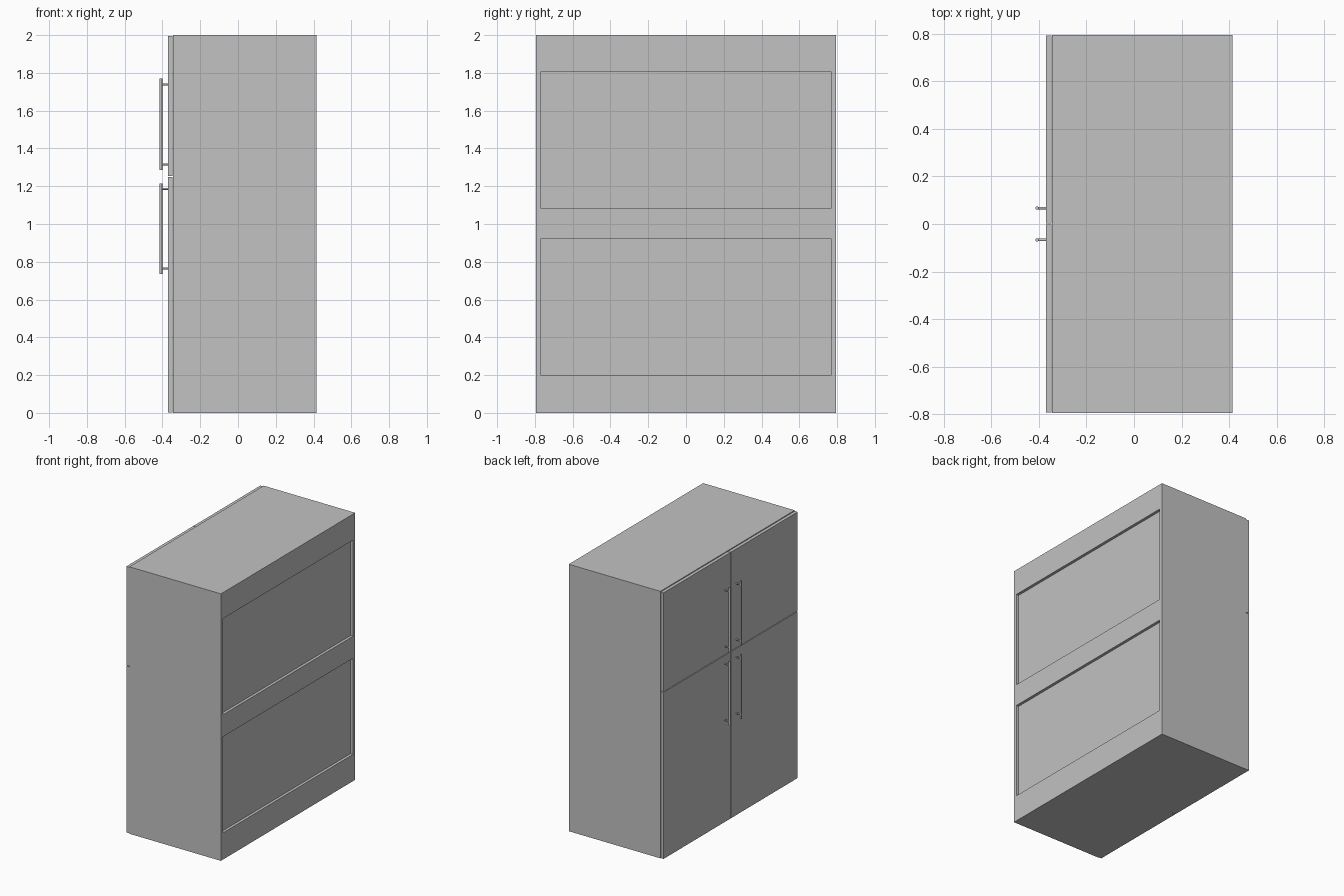
import bpy, bmesh, math
from mathutils import Vector

cube = bpy.data.objects.get("Cube")
if cube:
    bpy.data.objects.remove(cube, do_unlink=True)

grey = bpy.data.materials.new("plain grey")
grey.use_nodes = True
COLOUR = (0.54, 0.54, 0.54, 1)
grey.diffuse_color = COLOUR
grey.node_tree.nodes["Principled BSDF"].inputs["Base Color"].default_value = COLOUR


def finish(name, bm):
    mesh = bpy.data.meshes.new(name)
    bm.to_mesh(mesh)
    bm.free()
    mesh.materials.append(grey)
    obj = bpy.data.objects.new(name, mesh)
    bpy.context.collection.objects.link(obj)
    return obj


def box(name, x, y, z):
    """Box spanning the given (low, high) ranges."""
    bm = bmesh.new()
    bmesh.ops.create_cube(bm, size=1)
    for v in bm.verts:
        v.co = Vector([(a + b) / 2 + c * (b - a) for (a, b), c in zip((x, y, z), v.co)])
    return finish(name, bm)


def rod(name, start, end, radius):
    """Round bar between two points, smooth with sharp ends."""
    a, b = Vector(start), Vector(end)
    bm = bmesh.new()
    bmesh.ops.create_cone(bm, cap_ends=True, segments=24, radius1=radius,
                          radius2=radius, depth=(b - a).length)
    turn = (b - a).to_track_quat('Z', 'Y')
    for v in bm.verts:
        v.co = turn @ v.co + (a + b) / 2
    obj = finish(name, bm)
    bpy.ops.object.select_all(action='DESELECT')
    obj.select_set(True)
    bpy.context.view_layer.objects.active = obj
    bpy.ops.object.shade_smooth_by_angle(angle=math.radians(40))


W, T = 0.795, 0.025              # half width, board thickness
BACK, FRONT = 0.415, -0.344      # carcass depth range
inner = (-W + T, W - T)

# Carcass boards
for side, s in (("left", 1), ("right", -1)):
    box(side + "_side", (FRONT, BACK), tuple(sorted((s * W, s * (W - T)))), (0, 2))
box("top_board", (FRONT, BACK), inner, (2 - T, 2))
box("bottom_board", (FRONT, BACK), inner, (0, T))
box("middle_shelf", (FRONT, BACK - T), inner, (1.24, 1.265))

# Back: three flush rails with two recessed panels between them
for name, z in (("bottom", (T, 0.2)), ("middle", (0.92, 1.085)), ("top", (1.805, 2 - T))):
    box(name + "_back_rail", (BACK - T, BACK), inner, z)
for name, z in (("lower", (0.2, 0.92)), ("upper", (1.085, 1.805))):
    box(name + "_back_panel", (BACK - 0.035, BACK - 0.021), inner, z)

# Doors with bar handles
DOOR = (-0.37, -0.346)
rows = (("lower", (0.002, 1.249), (0.735, 1.215), (0.765, 1.186)),
        ("upper", (1.254, 1.995), (1.286, 1.769), (1.316, 1.738)))
for row, door_z, bar_z, post_z in rows:
    for side, s in (("left", 1), ("right", -1)):
        name = f"{row}_{side}"
        box(name + "_door", DOOR, tuple(sorted((s * 0.0025, s * 0.793))), door_z)
        y = s * 0.067
        rod(name + "_handle_bar", (-0.408, y, bar_z[0]), (-0.408, y, bar_z[1]), 0.007)
        for i, z in enumerate(post_z):
            rod(f"{name}_handle_post_{i + 1}", (-0.408, y, z), (-0.368, y, z), 0.0055)
